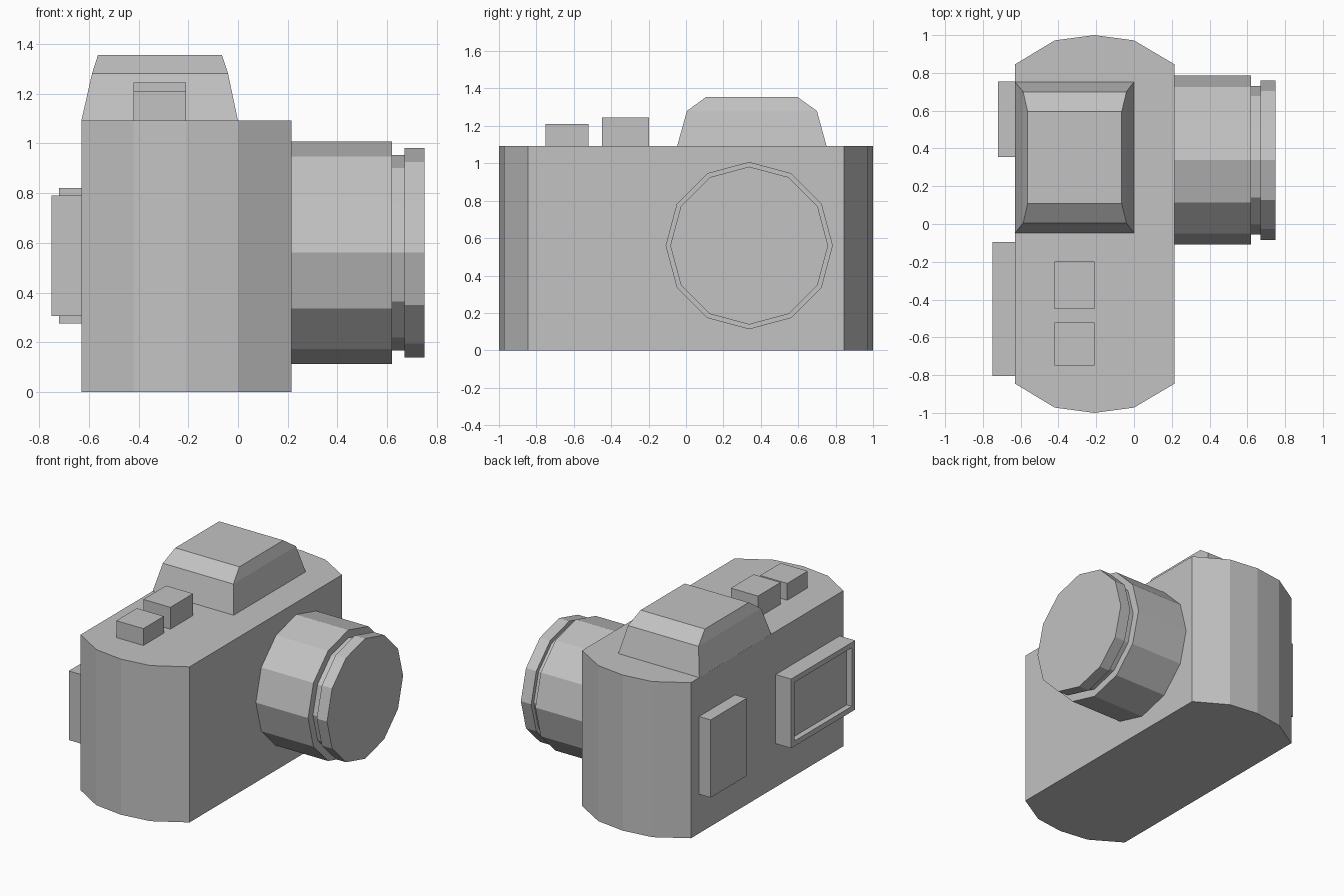
import bpy, bmesh
from math import cos, sin, tau

cube = bpy.data.objects.get("Cube")
if cube:
    bpy.data.objects.remove(cube, do_unlink=True)

grey = bpy.data.materials.new("plain grey")
grey.use_nodes = True
colour = (0.54, 0.54, 0.54, 1)
grey.diffuse_color = colour
grey.node_tree.nodes["Principled BSDF"].inputs["Base Color"].default_value = colour


def finish(name, bm):
    """Turn a bmesh into a flat-shaded object."""
    bmesh.ops.recalc_face_normals(bm, faces=bm.faces)
    mesh = bpy.data.meshes.new(name)
    bm.to_mesh(mesh)
    bm.free()
    mesh.materials.append(grey)
    obj = bpy.data.objects.new(name, mesh)
    bpy.context.collection.objects.link(obj)
    return obj


def loft(rings):
    """Skin a stack of equal-length rings and cap both ends."""
    bm = bmesh.new()
    loops = [[bm.verts.new(p) for p in ring] for ring in rings]
    for a, b in zip(loops, loops[1:]):
        for i in range(len(a)):
            j = (i + 1) % len(a)
            bm.faces.new((a[i], a[j], b[j], b[i]))
    bm.faces.new(loops[0])
    bm.faces.new(loops[-1])
    return bm


def rect(x0, x1, y0, y1, z):
    return [(x0, y0, z), (x1, y0, z), (x1, y1, z), (x0, y1, z)]


def box(x0, x1, y0, y1, z0, z1):
    return loft([rect(x0, x1, y0, y1, z) for z in (z0, z1)])


# Body with faceted rounded ends
half = [(0.215, 0.845), (0.0, 0.972), (-0.21, 1.0), (-0.42, 0.972), (-0.63, 0.845)]
plan = half + [(x, -y) for x, y in reversed(half)]
finish("body", loft([[(x, y, z) for x, y in plan] for z in (0, 1.092)]))

# Viewfinder hump, narrowing in two steps
finish("viewfinder_hump", loft([
    rect(-0.63, 0.0, -0.048, 0.752, 1.09),
    rect(-0.587, -0.04, 0.005, 0.70, 1.28),
    rect(-0.563, -0.065, 0.108, 0.595, 1.355)]))

# Top buttons
finish("shutter_button", box(-0.42, -0.21, -0.75, -0.522, 1.08, 1.21))
finish("mode_button", box(-0.42, -0.21, -0.45, -0.198, 1.08, 1.245))

# Twelve-sided lens with a groove behind the front ring
SIDES = 12


def lens_ring(x, r):
    return [(x, 0.338 + r * sin(tau * i / SIDES), 0.56 + r * cos(tau * i / SIDES))
            for i in range(SIDES)]


steps = [(0.2, 0.447), (0.62, 0.447), (0.62, 0.393), (0.67, 0.393), (0.67, 0.422), (0.75, 0.422)]
finish("lens", loft([lens_ring(x, r) for x, r in steps]))

# Back grip plate
finish("back_plate", box(-0.72, -0.62, 0.355, 0.755, 0.275, 0.82))

# Back screen with a recessed panel
bm = box(-0.75, -0.62, -0.805, -0.095, 0.305, 0.79)
bm.normal_update()
panel = min(bm.faces, key=lambda f: f.calc_center_median().x)
bmesh.ops.inset_individual(bm, faces=[panel], thickness=0.052)
rim = list(panel.verts)
floor = bmesh.ops.extrude_discrete_faces(bm, faces=[panel])["faces"][0]
bmesh.ops.translate(bm, verts=floor.verts, vec=(0.04, 0, 0))
finish("screen", bm)
